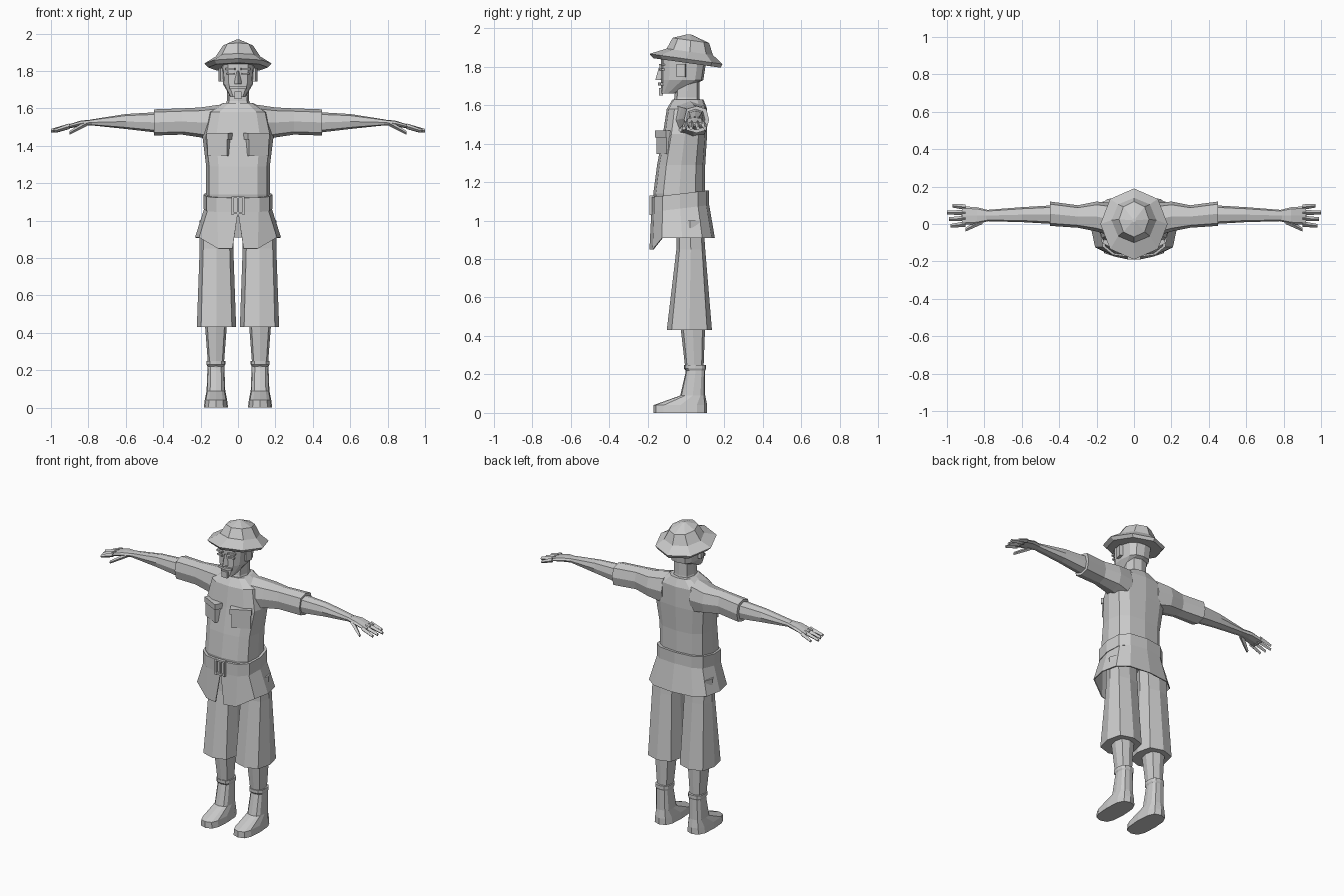
import bpy, bmesh, math
from mathutils import Matrix

cube = bpy.data.objects.get("Cube")
if cube:
    bpy.data.objects.remove(cube)

grey = bpy.data.materials.new("plain_grey")
grey.use_nodes = True
grey.diffuse_color = (0.6, 0.6, 0.6, 1)
shader = grey.node_tree.nodes["Principled BSDF"]
shader.inputs["Base Color"].default_value = grey.diffuse_color


def outline(sides, power):
    """Unit polygon starting at the front; a lower power makes it boxier."""
    points = []
    for i in range(sides):
        angle = math.tau * i / sides - math.pi / 2
        pair = math.cos(angle), math.sin(angle)
        points.append([math.copysign(abs(value) ** power, value) for value in pair])
    return points


BODY = outline(12, .7)
OCTAGON = outline(8, 1)
LIMB = outline(8, .7)
DIAMOND = outline(4, 1)


def finish(name, bm, mirror=False):
    """Turn a bmesh into a grey object, with its twin on the other side if asked."""
    bmesh.ops.recalc_face_normals(bm, faces=bm.faces)
    mesh = bpy.data.meshes.new(name)
    bm.to_mesh(mesh)
    bm.free()
    mesh.materials.append(grey)
    obj = bpy.data.objects.new(name, mesh)
    bpy.context.collection.objects.link(obj)
    if mirror:
        obj.modifiers.new("other_side", 'MIRROR')
    return obj


def bridge(bm, first, second):
    """Fill the strip of quads between two rows of vertices."""
    for i in range(len(first) - 1):
        bm.faces.new((first[i], first[i + 1], second[i + 1], second[i]))


def skin(name, shape, place, rows, mirror=False):
    """Join copies of a shape; place() turns a row and a shape point into a position."""
    bm = bmesh.new()
    rings = [[bm.verts.new(place(row, u, v)) for u, v in shape] for row in rows]
    for low, high in zip(rings, rings[1:]):
        bridge(bm, low + low[:1], high + high[:1])
    bm.faces.new(rings[0])
    bm.faces.new(rings[-1])
    return finish(name, bm, mirror)


def trunk(name, shape, rows, tilt=0, offset=0):
    """Upright part; rows are (height, half width, front, back). An offset makes a pair."""
    def place(row, u, v):
        z, width, front, back = row
        y = (front + back) / 2 + v * (back - front) / 2
        return offset + u * width, y, z + tilt * y
    return skin(name, shape, place, rows, mirror=offset > 0)


def branch(name, shape, rows):
    """Sideways pair; rows are (x, y, z, half depth, half height)."""
    def place(row, u, v):
        x, y, z, depth, height = row
        return x, y + u * depth, z + v * height
    return skin(name, shape, place, rows, mirror=True)


def box(name, centre, size, turn=0, mirror=False):
    bm = bmesh.new()
    bmesh.ops.create_cube(bm, size=1, matrix=Matrix.Diagonal(size).to_4x4())
    spin = Matrix.Rotation(math.radians(turn), 4, 'Z')
    bm.transform(Matrix.Translation(centre) @ spin)
    return finish(name, bm, mirror)


# Hat with a thin, backward-tilted brim
trunk("bush_hat", OCTAGON, [
    (1.82, .16, -.17, .18), (1.84, .18, -.19, .19), (1.88, .12, -.1, .14),
    (1.94, .08, -.07, .12), (1.97, .01, .01, .03)], tilt=-.14)

# Head and face
trunk("head", BODY, [
    (1.66, .04, -.13, -.06), (1.73, .08, -.13, .09), (1.86, .09, -.13, .11)])
trunk("neck", LIMB, [(1.58, .08, -.08, .08), (1.64, .06, -.06, .07), (1.75, .06, -.05, .07)])
trunk("nose", DIAMOND, [(1.73, .02, -.16, -.1), (1.8, .01, -.14, -.1)])
box("eyebrow", (.04, -.125, 1.81), (.05, .02, .01), turn=15, mirror=True)
box("eyelid", (.04, -.125, 1.785), (.04, .015, .01), turn=15, mirror=True)
box("moustache", (.02, -.13, 1.71), (.05, .02, .015), turn=15, mirror=True)
box("goatee", (0, -.13, 1.67), (.04, .02, .04))
box("ear", (.09, -.025, 1.78), (.02, .045, .07), turn=-15, mirror=True)

# Jacket body
trunk("jacket", BODY, [
    (1.04, .17, -.15, .1), (1.14, .17, -.17, .1), (1.29, .17, -.15, .1),
    (1.45, .19, -.12, .11), (1.58, .16, -.1, .11), (1.63, .08, -.07, .09)])

# Sleeves, arms and hands
branch("sleeve", LIMB, [
    (.1, .02, 1.52, .09, .1), (.2, .04, 1.525, .08, .08),
    (.3, .04, 1.53, .06, .07), (.45, .055, 1.525, .065, .07)])
branch("forearm", LIMB, [
    (.43, .05, 1.525, .05, .055), (.6, .05, 1.53, .04, .04), (.79, .045, 1.525, .03, .015)])
branch("palm", LIMB, [
    (.78, .045, 1.525, .03, .015), (.84, .045, 1.52, .045, .015), (.92, .045, 1.5, .05, .01)])
for i, (finger, tip) in enumerate(zip(
        ("index", "middle", "ring", "little"), (.98, .99, 1, .97))):
    y = .03 * i
    branch(finger + "_finger", DIAMOND, [
        (.9, y, 1.505, .015, .015), (tip, y * 1.2 - .01, 1.48, .01, .01)])
branch("thumb", DIAMOND, [(.81, .02, 1.52, .02, .015), (.9, -.03, 1.47, .01, .01)])

# Chest pockets, turned to follow the chest
box("chest_pocket", (.1, -.105, 1.4), (.115, .05, .11), turn=27, mirror=True)
box("pocket_flap", (.1, -.11, 1.45), (.13, .05, .035), turn=27, mirror=True)

# Belt with framed buckle
SLOPE = .12
trunk("belt", BODY, [(z, .185, -.18, .12) for z in (1.066, 1.143)], tilt=SLOPE)
box("buckle_side", (.03, -.18, 1.08), (.01, .02, .1), mirror=True)
box("buckle_pin", (0, -.18, 1.08), (.01, .015, .1))
for end, z in (("lower", 1.04), ("upper", 1.125)):
    box(end + "_buckle_bar", (0, -.18, z), (.07, .02, .01))

# Flared jacket skirt: half of the body outline, longest at the front, open in the middle
bm = bmesh.new()
waist, hem = [], []
for u, v in BODY[:len(BODY) // 2 + 1]:
    y = .15 * v - .03
    waist.append(bm.verts.new((.18 * u, y, 1.07 + SLOPE * y)))
    drop = .06 if v < -.8 else 0
    opening = .03 if v == -1 else 0
    bm_point = (.23 * u * (.75 if drop else 1) + opening, .17 * v - .02, .91 - drop)
    hem.append(bm.verts.new(bm_point))
bridge(bm, waist, hem)
skirt = finish("jacket_skirt", bm, mirror=True)
skirt.modifiers.new("cloth", 'SOLIDIFY').thickness = .006

# Wide knee-length trousers, with the legs meeting under the skirt
trunk("trouser_leg", LIMB, [
    (.43, .105, -.1, .135), (.85, .09, -.05, .1), (1, .09, -.05, .09)], offset=.115)

# Lower legs and boots
trunk("lower_leg", LIMB, [(.2, .04, 0, .09), (.46, .06, -.03, .1)], offset=.118)
trunk("boot", BODY, [
    (0, .065, -.17, .11), (.04, .06, -.17, .11), (.09, .05, -.03, .1),
    (.22, .045, 0, .1), (.23, .05, -.01, .105), (.25, .05, -.01, .105)], offset=.118)
